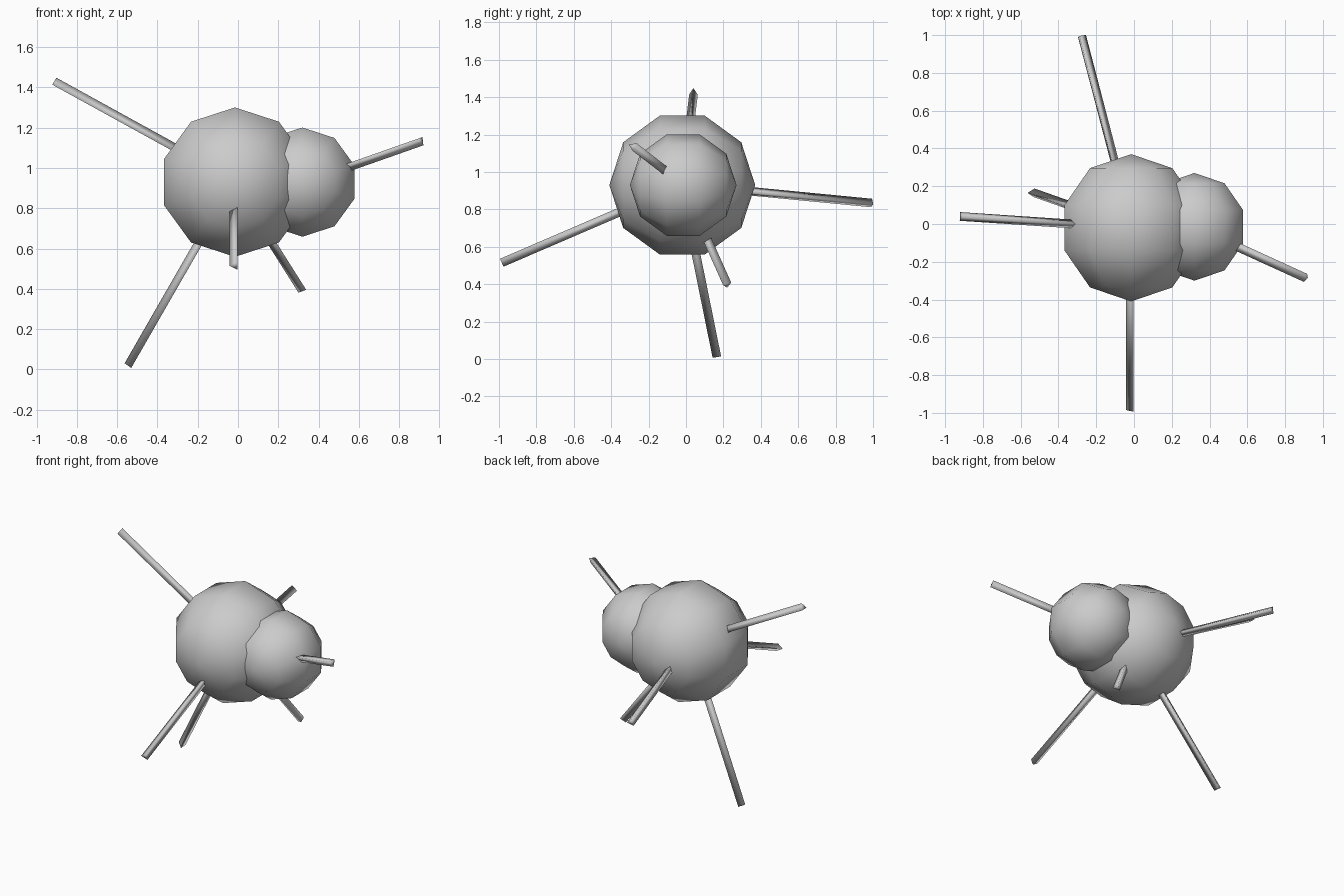
import bpy, bmesh
from mathutils import Vector, Matrix

if "Cube" in bpy.data.objects:
    bpy.data.objects.remove(bpy.data.objects["Cube"])

grey = bpy.data.materials.new("plain_grey")
grey.diffuse_color = (0.6, 0.6, 0.6, 1)
grey.use_nodes = True
grey.node_tree.nodes["Principled BSDF"].inputs["Base Color"].default_value = grey.diffuse_color


def finish(name, bm):
    bmesh.ops.recalc_face_normals(bm, faces=bm.faces)
    for f in bm.faces:
        f.smooth = True
    mesh = bpy.data.meshes.new(name)
    bm.to_mesh(mesh)
    bm.free()
    mesh.materials.append(grey)
    obj = bpy.data.objects.new(name, mesh)
    bpy.context.collection.objects.link(obj)
    return obj


def ball(name, centre, radius):
    # ten-sided ball with its poles facing front and back
    bm = bmesh.new()
    bmesh.ops.create_uvsphere(bm, u_segments=10, v_segments=5, radius=radius)
    turn = Matrix.Rotation(1.5707963, 4, 'X')
    bmesh.ops.transform(bm, verts=bm.verts, matrix=Matrix.Translation(centre) @ turn)
    return finish(name, bm)


def spike(name, start, tip, radius=0.0267):
    # three-sided rod from a ball centre to its tip, one ridge along `ridge`
    start, tip = Vector(start), Vector(tip)
    d = (tip - start).normalized()
    ridge = Vector((d.z, 0, -d.x)).normalized()
    side = d.cross(ridge)
    bm = bmesh.new()
    bmesh.ops.create_cone(bm, cap_ends=True, segments=3, radius1=radius,
                          radius2=radius, depth=(tip - start).length)
    # the rod's local +y carries the first ridge
    frame = Matrix((-side, ridge, d)).transposed().to_4x4()
    if frame.determinant() < 0:
        frame = Matrix((side, ridge, d)).transposed().to_4x4()
    bmesh.ops.transform(bm, verts=bm.verts,
                        matrix=Matrix.Translation((start + tip) / 2) @ frame)
    return finish(name, bm)


# two overlapping balls
BODY = (-0.015, -0.02, 0.93)
HEAD = (0.32, -0.015, 0.93)
ball("body", BODY, 0.39)
ball("head", HEAD, 0.285)

# rods radiating from the balls
spike("upper_left_spike", BODY, (-0.915, 0.04, 1.425))
spike("front_spike", BODY, (-0.015, -0.985, 0.515))
spike("lower_left_spike", BODY, (-0.54, 0.165, 0.017))
spike("lower_right_spike", BODY, (0.323, 0.22, 0.395))
spike("back_spike", BODY, (-0.28, 0.995, 0.832))
spike("head_spike", HEAD, (0.912, -0.285, 1.138))
